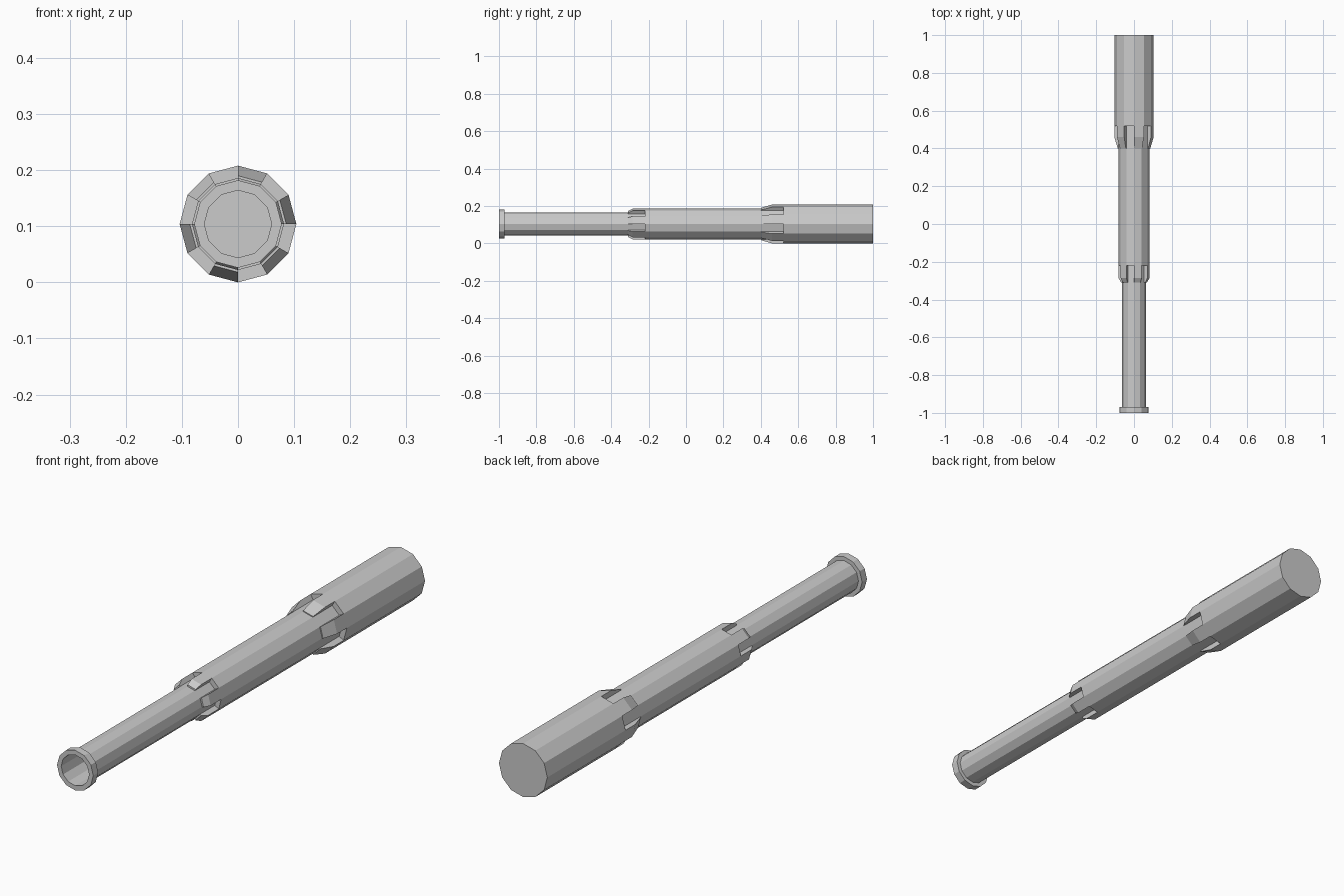
import bpy, bmesh
from math import sin, cos, radians

if "Cube" in bpy.data.objects:
    bpy.data.objects.remove(bpy.data.objects["Cube"])

CZ = 0.104      # height of the barrel axis
SIDES = 12


def point(r, deg, y):
    a = radians(deg)
    return (r * cos(a), y, CZ + r * sin(a))


def finish(name, bm):
    bmesh.ops.recalc_face_normals(bm, faces=bm.faces)
    mesh = bpy.data.meshes.new(name)
    bm.to_mesh(mesh)
    bm.free()
    ob = bpy.data.objects.new(name, mesh)
    bpy.context.collection.objects.link(ob)
    return ob


def turned(name, profile):
    """Twelve-sided solid along y from (radius, y) rings, capped at both ends."""
    bm = bmesh.new()
    rings = [[bm.verts.new(point(r, 30 * i, y)) for i in range(SIDES)]
             for r, y in profile]
    for a, b in zip(rings, rings[1:]):
        for i in range(SIDES):
            j = (i + 1) % SIDES
            bm.faces.new((a[i], a[j], b[j], b[i]))
    bm.faces.new(rings[0])
    bm.faces.new(rings[-1])
    return finish(name, bm)


def prongs(name, r_in, r_tip, r_out, y_tip, y_full, y_end):
    """Six bevelled prongs on every second side of a collar."""
    bm = bmesh.new()
    outline = [(r_in, y_tip), (r_tip, y_tip), (r_out, y_full),
               (r_out, y_end), (r_in, y_end)]
    n = len(outline)
    for k in range(6):
        left, right = [[bm.verts.new(point(r, 60 * k + d, y)) for r, y in outline]
                       for d in (0, 30)]
        bm.faces.new(left)
        bm.faces.new(right)
        for i in range(n):
            if i == 3:      # hidden joint with the collar
                continue
            j = (i + 1) % n
            bm.faces.new((left[i], left[j], right[j], right[i]))
    return finish(name, bm)


# Front tube with muzzle lip and deep bore
turned("front_tube", [(0.060, -0.60), (0.060, -1.0), (0.078, -1.0),
                      (0.078, -0.97), (0.0625, -0.97), (0.0625, -0.22)])

# Middle sleeve and its prongs
turned("middle_sleeve", [(0.082, -0.22), (0.082, 0.52)])
prongs("middle_prongs", 0.061, 0.069, 0.082, -0.31, -0.285, -0.22)

# Rear sleeve and its prongs
turned("rear_sleeve", [(0.104, 0.52), (0.104, 1.0)])
prongs("rear_prongs", 0.080, 0.086, 0.104, 0.40, 0.46, 0.52)
